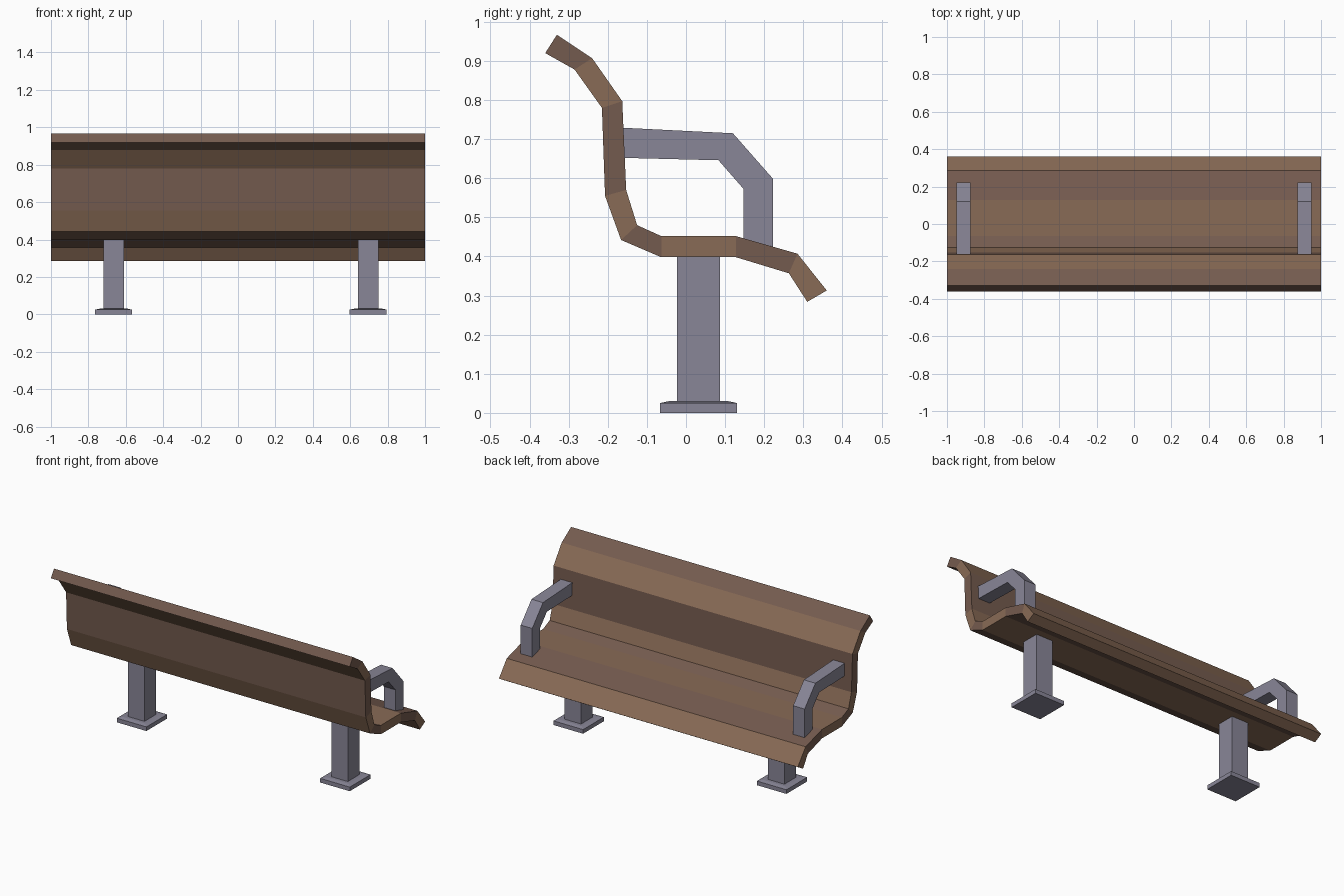
import bpy, bmesh

if "Cube" in bpy.data.objects:
    bpy.data.objects.remove(bpy.data.objects["Cube"])


def material(name, color):
    m = bpy.data.materials.new(name)
    m.diffuse_color = (*color, 1)
    m.use_nodes = True
    m.node_tree.nodes["Principled BSDF"].inputs["Base Color"].default_value = m.diffuse_color
    return m


dark_wood = material("dark_wood", (0.175, 0.104, 0.077))
light_wood = material("light_wood", (0.25, 0.147, 0.092))
metal = material("grey_metal", (0.25, 0.24, 0.31))


def loft(name, rings, mats):
    """Join four-cornered rings with quads; materials alternate per segment."""
    bm = bmesh.new()
    rings = [[bm.verts.new(p) for p in ring] for ring in rings]
    for k, (r, s) in enumerate(zip(rings, rings[1:])):
        for i in range(4):
            j = (i + 1) % 4
            bm.faces.new((r[i], r[j], s[j], s[i])).material_index = k % len(mats)
    bm.faces.new(rings[0])
    bm.faces.new(rings[-1]).material_index = (len(rings) - 2) % len(mats)
    bmesh.ops.recalc_face_normals(bm, faces=bm.faces)
    mesh = bpy.data.meshes.new(name)
    bm.to_mesh(mesh)
    bm.free()
    for m in mats:
        mesh.materials.append(m)
    obj = bpy.data.objects.new(name, mesh)
    bpy.context.collection.objects.link(obj)
    return obj


def strip(name, outer, inner, x0, x1, mats):
    """Band between two (y, z) lines, from x0 to x1."""
    return loft(name, [[(x0, *a), (x1, *a), (x1, *b), (x0, *b)]
                       for a, b in zip(outer, inner)], mats)


def stack(name, cx, cy, levels, mats):
    """Square column through (half width, z) levels."""
    return loft(name, [[(cx + sx * h, cy + sy * h, z)
                        for sx, sy in ((-1, -1), (1, -1), (1, 1), (-1, 1))]
                       for h, z in levels], mats)


# Curved seat and backrest, planks alternating dark and light
top = [(-0.33, 0.967), (-0.24, 0.907), (-0.163, 0.797), (-0.153, 0.57), (-0.125, 0.48),
       (-0.063, 0.452), (0.128, 0.452), (0.285, 0.407), (0.36, 0.313)]
under = [(-0.36, 0.92), (-0.285, 0.878), (-0.215, 0.78), (-0.207, 0.555), (-0.166, 0.442),
         (-0.063, 0.398), (0.128, 0.398), (0.263, 0.357), (0.31, 0.284)]
strip("seat_and_backrest", top, under, -1, 1, [dark_wood, light_wood])

# Bent armrests between backrest and seat
arm_out = [(-0.16, 0.729), (0.12, 0.715), (0.223, 0.598), (0.223, 0.425)]
arm_in = [(-0.157, 0.652), (0.083, 0.646), (0.147, 0.573), (0.147, 0.446)]
for side, s in (("left", -1), ("right", 1)):
    strip(side + "_armrest", arm_out, arm_in, s * 0.95, s * 0.873, [metal])

# Posts with bevelled foot plates
for side, x in (("left", -0.665), ("right", 0.696)):
    stack(side + "_post", x, 0.032, [(0.055, 0.03), (0.055, 0.4)], [metal])
    stack(side + "_foot_plate", x, 0.032, [(0.099, 0), (0.099, 0.025), (0.076, 0.03)], [metal])
